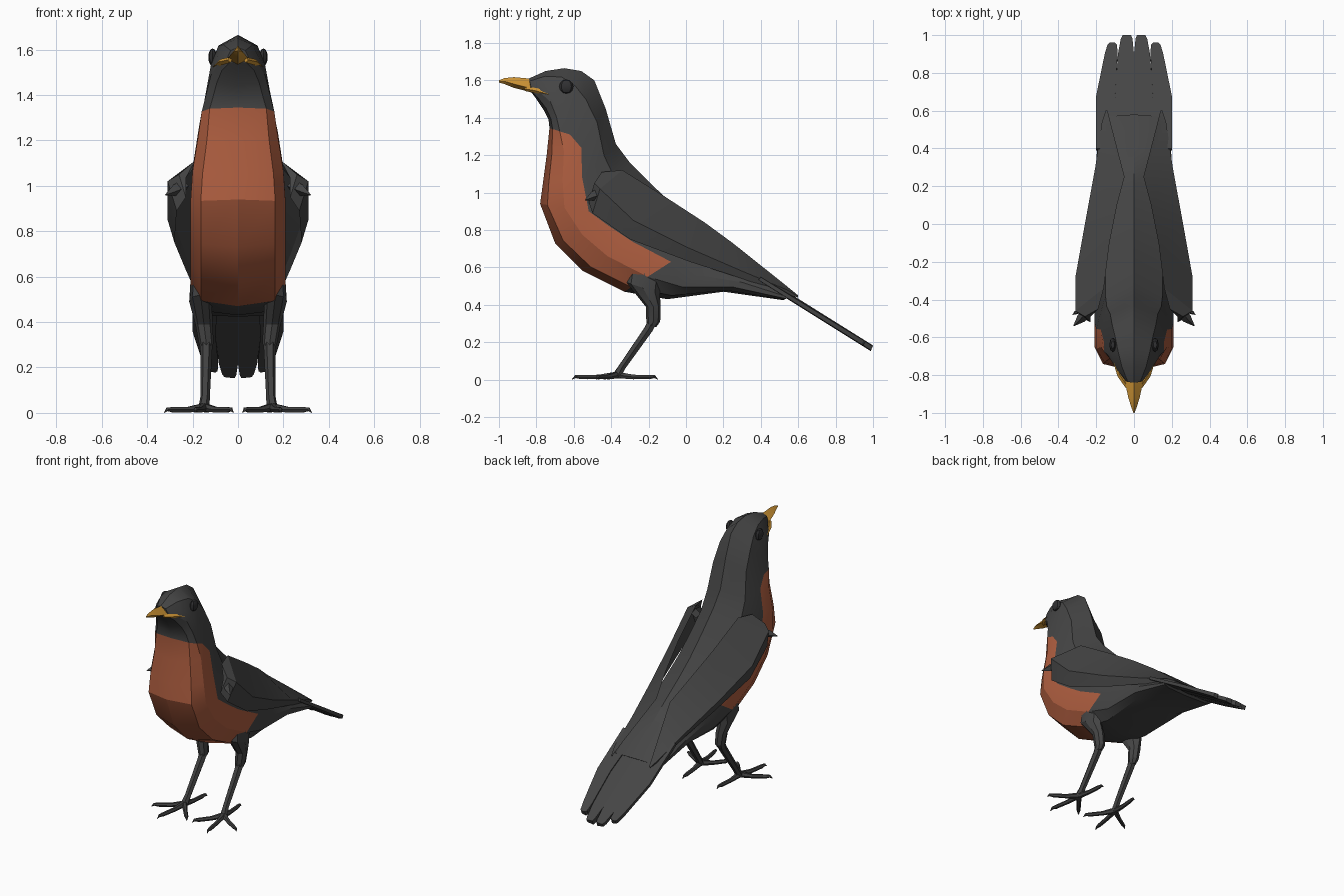
import bpy
import bmesh
import math
from mathutils import Vector

cube = bpy.data.objects.get("Cube")
if cube:
    bpy.data.objects.remove(cube, do_unlink=True)

parts = []


def material(name, colour):
    mat = bpy.data.materials.new(name)
    mat.use_nodes = True
    mat.diffuse_color = (*colour, 1)
    shader = mat.node_tree.nodes["Principled BSDF"]
    shader.inputs["Base Color"].default_value = (*colour, 1)
    shader.inputs["Roughness"].default_value = 0.8
    return mat


charcoal = material("charcoal_feathers", (0.06, 0.06, 0.06))
rust = material("rust_breast", (0.42, 0.11, 0.05))
yellow = material("yellow_beak", (0.6, 0.29, 0.035))
leg_grey = material("leg_grey", (0.052, 0.052, 0.052))
eye_black = material("eye_black", (0.03, 0.03, 0.032))


def finish(bm, name, mats, mirror=False):
    """Turn a bmesh into a named object, optionally mirrored to the other side."""
    bmesh.ops.recalc_face_normals(bm, faces=bm.faces)
    mesh = bpy.data.meshes.new(name)
    bm.to_mesh(mesh)
    bm.free()
    for mat in mats:
        mesh.materials.append(mat)
    obj = bpy.data.objects.new(name, mesh)
    bpy.context.collection.objects.link(obj)
    if mirror:
        obj.modifiers.new("Mirror", "MIRROR").use_mirror_merge = False
    parts.append(obj)
    return obj


def loft(bm, rings, paint=None):
    """Skin closed rings of equal length and cap both ends."""
    rows = [[bm.verts.new(p) for p in ring] for ring in rings]
    count = len(rows[0])
    for i in range(len(rows) - 1):
        for j in range(count):
            k = (j + 1) % count
            face = bm.faces.new((rows[i][j], rows[i][k], rows[i + 1][k], rows[i + 1][j]))
            if paint:
                face.material_index = paint(i, j)
    bm.faces.new(rows[0])
    bm.faces.new(rows[-1])


def tube(bm, path, radii, sides=6):
    """Tapered limb along a path."""
    path = [Vector(p) for p in path]
    rings = []
    for i, p in enumerate(path):
        along = (path[min(i + 1, len(path) - 1)] - path[max(i - 1, 0)]).normalized()
        side = along.cross(Vector((0, 0, 1)))
        if side.length < 0.05:
            side = Vector((1, 0, 0))
        side.normalize()
        up = side.cross(along)
        turns = [math.tau * k / sides for k in range(sides)]
        rings.append([p + radii[i] * (math.cos(a) * side + math.sin(a) * up) for a in turns])
    loft(bm, rings)


# Body: back line, side line, breast line (y, z each) and half width
stations = [
    ((-.84, 1.61), (-.83, 1.57), (-.83, 1.54), .045),
    ((-.75, 1.65), (-.76, 1.57), (-.80, 1.50), .09),
    ((-.65, 1.665), (-.69, 1.53), (-.76, 1.44), .12),
    ((-.56, 1.65), (-.65, 1.42), (-.735, 1.39), .14),
    ((-.49, 1.60), (-.62, 1.31), (-.73, 1.345), .16),
    ((-.43, 1.45), (-.56, 1.24), (-.745, 1.2), .175),
    ((-.375, 1.26), (-.555, 1.08), (-.765, 1.05), .2),
    ((-.3, 1.16), (-.52, .9), (-.78, .94), .21),
    ((-.17, 1.03), (-.41, .82), (-.70, .73), .21),
    ((-.04, .91), (-.29, .74), (-.55, .58), .21),
    ((.08, .82), (-.08, .63), (-.33, .47), .21),
    ((.2, .74), (.06, .56), (-.10, .43), .2),
    ((.4, .6), (.3, .52), (.2, .47), .2),
    ((.58, .46), (.55, .44), (.52, .425), .19),
]


def body_ring(top, side, low, width):
    t, s, b = (Vector((0, *p)) for p in (top, side, low))
    x = Vector((width, 0, 0))
    half = [t, t.lerp(s, .35) + x * .72, s + x, s.lerp(b, .5) + x, s.lerp(b, .85) + x * .78, b]
    return half + [Vector((-p.x, p.y, p.z)) for p in half[-2:0:-1]]


bm = bmesh.new()
loft(bm, [body_ring(*s) for s in stations],
     lambda i, j: int(4 <= i < 10 and 2 <= j <= 7))
finish(bm, "body", [charcoal, rust])

# Wings: thin folded shells, each station is upper edge, outer fold, lower edge
wing = [
    ((.19, -.45, 1.11), (.26, -.49, 1.05), (.23, -.52, .95)),
    ((.16, -.34, 1.12), (.31, -.46, 1.02), (.27, -.5, .89)),
    ((.13, -.1, .97), (.31, -.28, .85), (.28, -.3, .75)),
    ((.09, .1, .84), (.26, 0, .71), (.23, .02, .63)),
    ((.05, .25, .73), (.205, .3, .58), (.19, .3, .54)),
    ((.12, .52, .515), (.17, .54, .48), (.16, .55, .45)),
    ((.14, .6, .45), (.15, .6, .445), (.145, .6, .44)),
]
bm = bmesh.new()
loft(bm, [(up, out, low, Vector(out) - Vector((.03, 0, .015) if i < 5 else (.004, 0, .008)))
          for i, (up, out, low) in enumerate(wing)])
finish(bm, "wings", [charcoal], mirror=True)

# Small loose feather at the front of each shoulder
bm = bmesh.new()
tube(bm, [(.24, -.45, 1.0), (.28, -.5, .98), (.32, -.54, .96)], [.03, .025, .002], 4)
finish(bm, "shoulder_feathers", [charcoal], mirror=True)

# Tail: sloping overlapping feathers with notched tips
feathers = [
    ("inner_tail_feathers", [(0, .1, .45), (0, .1, .7), (0, .085, .9), (.008, .07, .98), (.015, .06, 1.0)]),
    ("outer_tail_feathers", [(.08, .2, .4), (.1, .2, .68), (.087, .155, .9), (.09, .14, .95), (.1, .13, .96)]),
]
for name, rows in feathers:
    bm = bmesh.new()
    rings = []
    for inner, outer, y in rows:
        z = .445 - .625 * (y - .58)
        drop = .08 * (outer - inner)
        rings.append([(inner, y, z), (outer, y, z - drop),
                      (outer, y - .012, z - .025), (inner, y - .012, z - .03)])
    loft(bm, rings)
    finish(bm, name, [charcoal], mirror=True)

# Beak: diamond section running to a blunt tip (half width, y, top, middle, bottom)
bm = bmesh.new()
loft(bm, [((0, y, top), (w, y, mid), (0, y, low), (-w, y, mid)) for w, y, top, mid, low in [
    (.055, -.8, 1.605, 1.55, 1.525),
    (.047, -.84, 1.61, 1.56, 1.54),
    (.03, -.92, 1.617, 1.58, 1.56),
    (.014, -.97, 1.612, 1.595, 1.58),
    (.003, -1, 1.6, 1.595, 1.588)]])
finish(bm, "beak", [yellow])

# Yellow corners of the mouth
bm = bmesh.new()
tube(bm, [(.035, -.86, 1.555), (.075, -.8, 1.545), (.1, -.73, 1.525)], [.012, .014, .01], 4)
finish(bm, "mouth_corners", [yellow], mirror=True)

# Eyes
bm = bmesh.new()
bmesh.ops.create_uvsphere(bm, u_segments=8, v_segments=6, radius=.038)
for v in bm.verts:
    v.co = Vector((v.co.x * .5 + .112, v.co.y - .64, v.co.z + 1.567))
finish(bm, "eyes", [eye_black], mirror=True)

# Feathered thighs
bm = bmesh.new()
loft(bm, [[(x + w * math.cos(a), y + d * math.sin(a), z + tilt * math.sin(a))
           for a in [math.tau * k / 8 for k in range(8)]]
          for x, y, z, w, d, tilt in [
              (.165, -.22, .57, .045, .09, -.02),
              (.165, -.23, .49, .05, .09, -.03),
              (.15, -.175, .39, .038, .04, 0),
              (.14, -.175, .31, .033, .037, 0),
              (.14, -.185, .28, .022, .025, 0)]])
finish(bm, "thighs", [charcoal], mirror=True)

# Shanks
bm = bmesh.new()
tube(bm, [(.14, -.17, .33), (.14, -.2, .27), (.145, -.34, .07), (.15, -.37, .02)],
     [.03, .026, .021, .025])
finish(bm, "shanks", [leg_grey], mirror=True)

# Toes with hooked claws
hub = Vector((.15, -.37, .022))
bm = bmesh.new()
for end in [(.19, -.61), (.325, -.48), (.02, -.53), (.13, -.15)]:
    reach = Vector((*end, 0)) - Vector((hub.x, hub.y, 0))
    path = [hub + reach * f + Vector((0, 0, h))
            for f, h in [(0, .003), (.4, -.008), (.8, -.008), (.92, -.006), (1, -.021)]]
    tube(bm, path, [.02, .014, .013, .009, .001])
finish(bm, "toes", [leg_grey], mirror=True)

# Soft shading with crisp feather edges
bpy.ops.object.select_all(action="DESELECT")
for obj in parts:
    obj.select_set(True)
bpy.context.view_layer.objects.active = parts[0]
bpy.ops.object.shade_smooth_by_angle(angle=math.radians(25))
